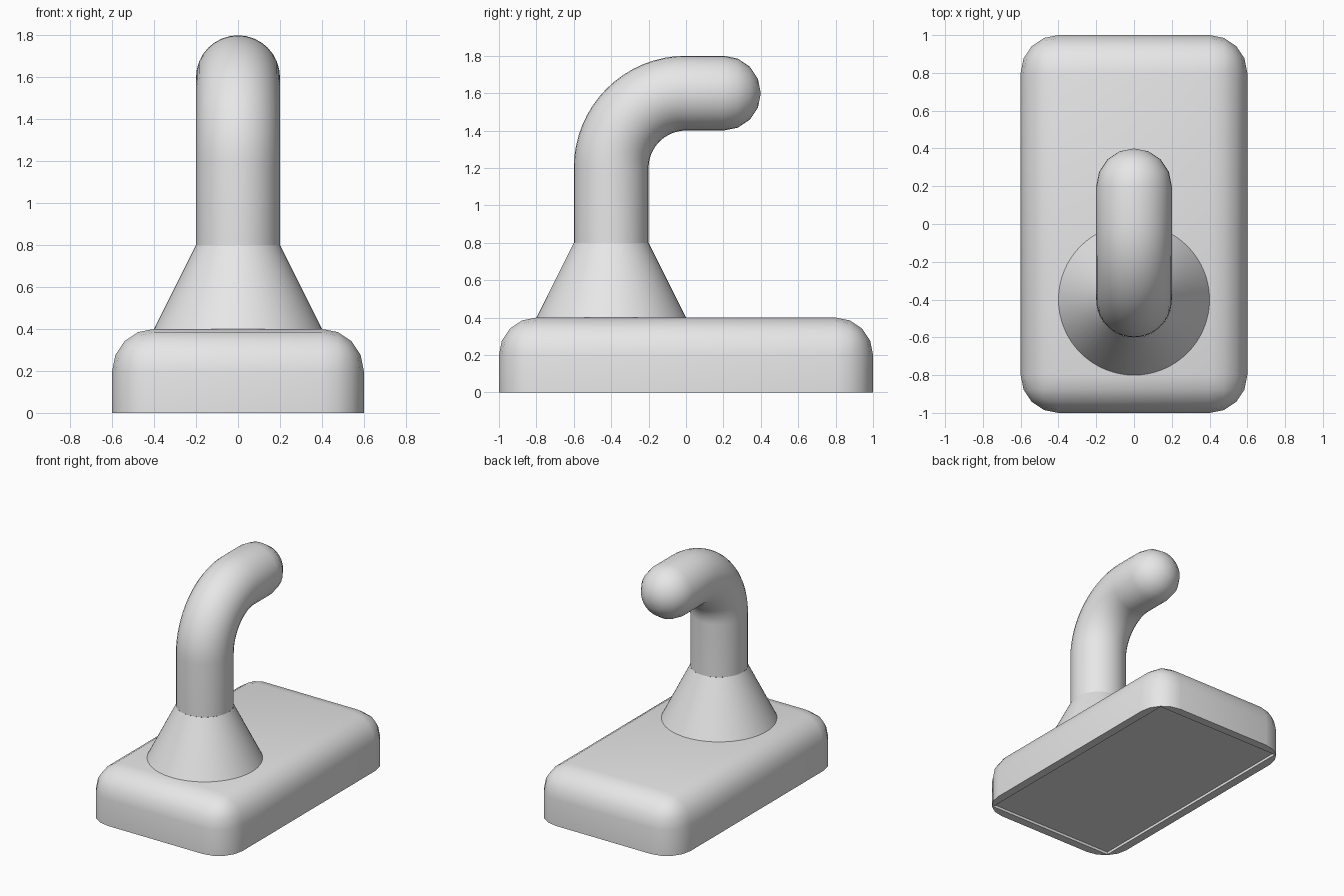
import bpy, bmesh, math
from mathutils import Vector

if "Cube" in bpy.data.objects:
    bpy.data.objects.remove(bpy.data.objects["Cube"])

grey = bpy.data.materials.new("light grey")
grey.diffuse_color = (0.8, 0.8, 0.8, 1)
grey.use_nodes = True
grey.node_tree.nodes["Principled BSDF"].inputs["Base Color"].default_value = grey.diffuse_color


def finish(bm, name):
    bmesh.ops.recalc_face_normals(bm, faces=bm.faces[:])
    me = bpy.data.meshes.new(name)
    bm.to_mesh(me)
    bm.free()
    me.materials.append(grey)
    ob = bpy.data.objects.new(name, me)
    bpy.context.collection.objects.link(ob)
    bpy.ops.object.select_all(action='DESELECT')
    ob.select_set(True)
    bpy.context.view_layer.objects.active = ob
    bpy.ops.object.shade_smooth_by_angle(angle=math.radians(35))
    return ob


# Base: block rounded on every edge except around the bottom
bm = bmesh.new()
bmesh.ops.create_cube(bm, size=1)
for v in bm.verts:
    v.co = Vector((v.co.x * 1.2, v.co.y * 2, (v.co.z + 0.5) * 0.4))
edges = [e for e in bm.edges if max(v.co.z for v in e.verts) > 0.1]
bmesh.ops.bevel(bm, geom=edges, offset=0.2, offset_type='OFFSET', segments=4,
                profile=0.5, affect='EDGES', clamp_overlap=False)
bmesh.ops.remove_doubles(bm, verts=bm.verts[:], dist=1e-4)

# Shallow rectangular recess under the base
bottom = [f for f in bm.faces if all(v.co.z < 1e-4 for v in f.verts)]
bmesh.ops.delete(bm, geom=bottom, context='FACES_ONLY')
rim = [e for e in bm.edges if e.is_boundary]
hx, hy, depth = 0.535, 0.935, 0.02
corners = [(-hx, -hy), (hx, -hy), (hx, hy), (-hx, hy)]
low = [bm.verts.new((x, y, 0)) for x, y in corners]
high = [bm.verts.new((x, y, depth)) for x, y in corners]
lip = [bm.edges.new((low[i], low[(i + 1) % 4])) for i in range(4)]
bmesh.ops.triangle_fill(bm, edges=rim + lip, use_beauty=True, normal=(0, 0, -1))
for i in range(4):
    j = (i + 1) % 4
    bm.faces.new((low[i], low[j], high[j], high[i]))
bm.faces.new(high)
finish(bm, "base")


def sweep(rings, name, sides=32, tip=None):
    """Rings of (y, z, tilt, radius) in the x = 0 plane, joined into a tube."""
    bm = bmesh.new()
    loops = []
    for y, z, tilt, r in rings:
        loop = []
        for i in range(sides):
            a = 2 * math.pi * i / sides
            u = r * math.cos(a)
            loop.append(bm.verts.new((r * math.sin(a), y + u * math.cos(tilt),
                                      z - u * math.sin(tilt))))
        loops.append(loop)
    for p, q in zip(loops, loops[1:]):
        for i in range(sides):
            j = (i + 1) % sides
            bm.faces.new((p[i], p[j], q[j], q[i]))
    if tip:
        t = bm.verts.new(tip)
        for i in range(sides):
            bm.faces.new((loops[-1][i], loops[-1][(i + 1) % sides], t))
    return finish(bm, name)


# Conical foot of the hook
sweep([(-0.4, 0.4, 0, 0.4), (-0.4, 0.8, 0, 0.2)], "cone_foot", sides=64)

# Hook: upright, quarter bend, short straight arm, round tip
rings = [(-0.4, 0.8, 0, 0.2)]
for k in range(17):
    a = math.pi / 2 * k / 16
    rings.append((-0.4 * math.cos(a), 1.2 + 0.4 * math.sin(a), a, 0.2))
for k in range(4):
    a = math.pi / 2 * k / 4
    rings.append((0.2 + 0.2 * math.sin(a), 1.6, math.pi / 2, 0.2 * math.cos(a)))
sweep(rings, "hook", tip=(0, 0.4, 1.6))
